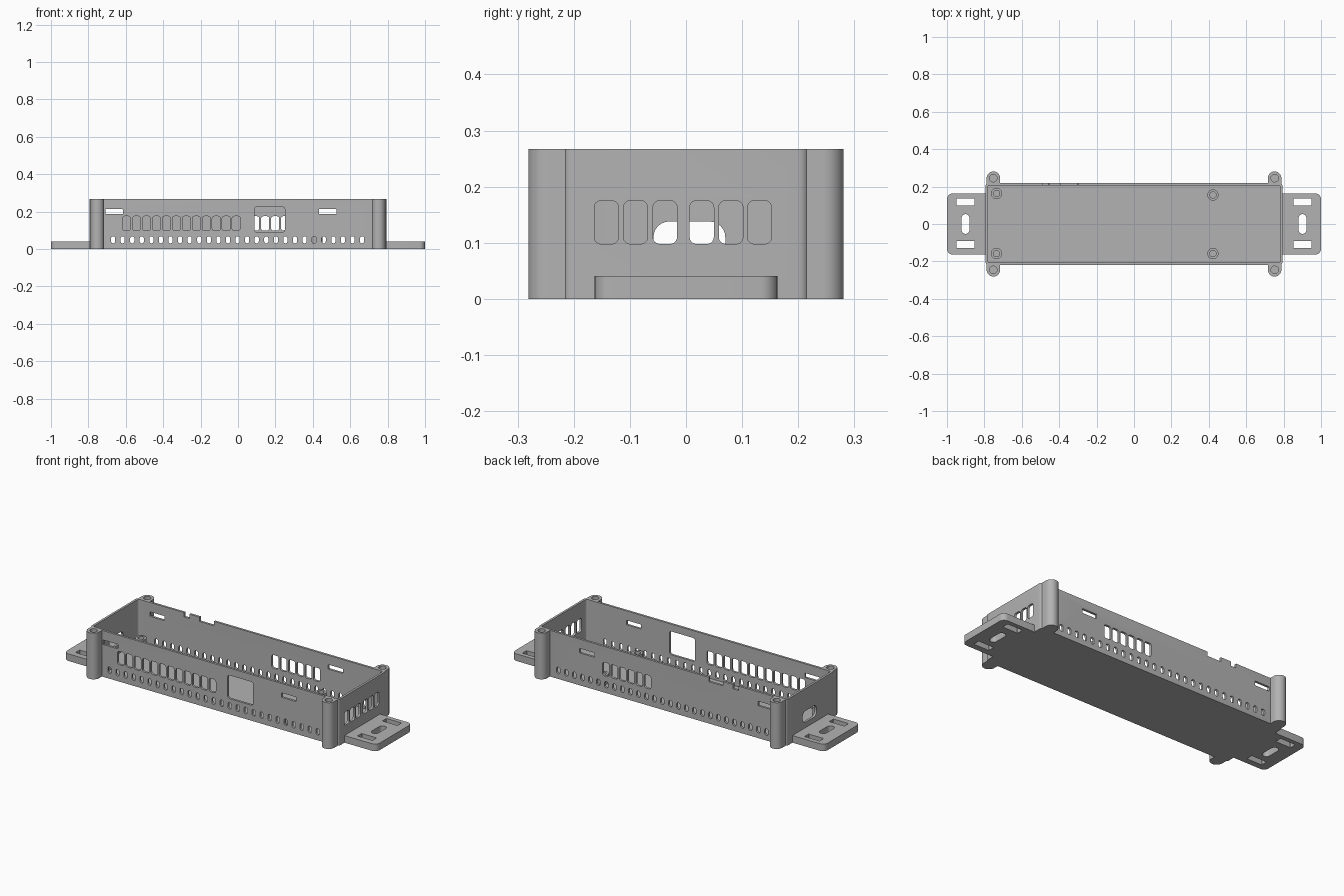
import bpy, bmesh, math

if "Cube" in bpy.data.objects:
    bpy.data.objects.remove(bpy.data.objects["Cube"])

grey = bpy.data.materials.new("plain grey")
grey.diffuse_color = (0.45, 0.45, 0.45, 1)
grey.use_nodes = True
grey.node_tree.nodes["Principled BSDF"].inputs["Base Color"].default_value = grey.diffuse_color

H = 0.267                 # wall height
X, Y, T = 0.795, 0.22, 0.013   # half length, half width, wall thickness
FLOOR = 0.02


def rounded(x0, x1, y0, y1, r, seg=6):
    """Outline of a rectangle with rounded corners."""
    r = min(r, (x1 - x0) / 2 - 1e-4, (y1 - y0) / 2 - 1e-4)
    pts = []
    for cx, cy, a in ((x1 - r, y1 - r, 0), (x0 + r, y1 - r, 90),
                      (x0 + r, y0 + r, 180), (x1 - r, y0 + r, 270)):
        for i in range(seg + 1):
            t = math.radians(a + 90 * i / seg)
            pts.append((cx + r * math.cos(t), cy + r * math.sin(t)))
    return pts


def circle(cx, cy, r, n=32):
    return [(cx + r * math.cos(2 * math.pi * i / n),
             cy + r * math.sin(2 * math.pi * i / n)) for i in range(n)]


def prism(bm, outline, lo, hi, axis="z"):
    """Extrude an outline between lo and hi along an axis."""
    place = {"z": lambda a, b, t: (a, b, t),
             "y": lambda a, b, t: (a, t, b),
             "x": lambda a, b, t: (t, a, b)}[axis]
    low = [bm.verts.new(place(a, b, lo)) for a, b in outline]
    top = [bm.verts.new(place(a, b, hi)) for a, b in outline]
    bm.faces.new(low)
    bm.faces.new(top)
    n = len(outline)
    for i in range(n):
        j = (i + 1) % n
        bm.faces.new((low[i], low[j], top[j], top[i]))


def make(name, prisms):
    bm = bmesh.new()
    for p in prisms:
        prism(bm, *p)
    bmesh.ops.recalc_face_normals(bm, faces=bm.faces)
    me = bpy.data.meshes.new(name)
    bm.to_mesh(me)
    bm.free()
    me.materials.append(grey)
    ob = bpy.data.objects.new(name, me)
    bpy.context.collection.objects.link(ob)
    return ob


def part(name, solid, *cut_sets):
    """Make a solid, cut each set of prisms from it, and shade it."""
    ob = make(name, [solid])
    bpy.ops.object.select_all(action="DESELECT")
    bpy.context.view_layer.objects.active = ob
    ob.select_set(True)
    for cuts in cut_sets:
        cutter = make("cutter", cuts)
        cutter.hide_render = True
        mod = ob.modifiers.new("cut", "BOOLEAN")
        mod.operation = "DIFFERENCE"
        mod.solver = "EXACT"
        mod.object = cutter
        bpy.ops.object.modifier_apply(modifier=mod.name)
        bpy.data.objects.remove(cutter)
    bpy.ops.object.shade_smooth_by_angle(angle=math.radians(30))
    return ob


FRONT = (-Y - 0.05, -Y + 0.05, "y")
BACK = (Y - 0.05, Y + 0.05, "y")
THROUGH = (-Y - 0.05, Y + 0.05, "y")
RIGHT = (X - 0.05, X + 0.05, "x")
LEFT = (-X - 0.05, -X + 0.05, "x")


def vent(c, where):
    return (rounded(c - 0.0215, c + 0.0215, 0.098, 0.175, 0.012), *where)


cuts = []
# Low row of small vents through both long walls
for i in range(27):
    c = -0.668 + i * 0.0512
    cuts.append((rounded(c - 0.011, c + 0.011, 0.03, 0.068, 0.011, 4), *THROUGH))
# Strap slots near the top of both long walls
for a, b in ((-0.709, -0.615), (0.432, 0.526)):
    cuts.append((rounded(a, b, 0.187, 0.213, 0.002, 1), *THROUGH))
# Large vents and the square window
cuts += [vent(-0.596 + i * 0.0533, FRONT) for i in range(12)]
cuts += [vent(0.092 + i * 0.0533, BACK) for i in range(6)]
cuts += [vent(y, RIGHT) for y in (-0.142, -0.09, -0.0375, 0.028, 0.08, 0.131)]
cuts.append((rounded(0.088, 0.25, 0.09, 0.225, 0.012), *FRONT))
# Cable opening in the left end
cuts.append((rounded(-0.058, 0.07, 0.072, 0.138, 0.028), *LEFT))
# Notches in the back rim
for a, b in ((-0.49, -0.455), (-0.39, -0.30)):
    cuts.append((rounded(a, b, H - 0.025, H + 0.05, 0.001, 1), *BACK))

# Open tray
cavity = [(rounded(-X + T, X - T, -Y + T, Y - T, 0.012), FLOOR, H + 0.1)]
part("case_body", (rounded(-X, X, -Y, Y, 0.02), 0, H), cavity, cuts)

# Corner screw posts
for sx in (-1, 1):
    for sy in (-1, 1):
        cx, cy, r = sx * 0.752, sy * 0.245, 0.036
        arc = [(cx + r * math.cos(math.pi * i / 20),
                cy + sy * r * math.sin(math.pi * i / 20)) for i in range(21)]
        outline = arc + [(cx - r, sy * 0.213), (cx + r, sy * 0.213)]
        part("screw_post", (outline, 0, H), [(circle(cx, cy, 0.02), 0.1, H + 0.05)])

# Mounting tabs with slots
for s in (-1, 1):
    def span(a, b):
        return sorted((s * a, s * b))
    inner, outer = s * 0.787, s * 1.0
    tip = rounded(*span(0.7, 1.0), -0.163, 0.163, 0.03)
    outline = [(s * max(s * x, 0.787), y) for x, y in tip]
    clean = [p for i, p in enumerate(outline) if abs(p[0] - inner) > 1e-6]
    if s > 0:   # start the loop so the straight inner edge closes it
        k = next(i for i, p in enumerate(clean) if p[1] < 0)
        clean = clean[k:] + clean[:k]
        clean += [(inner, 0.163), (inner, -0.163)]
    else:
        clean += [(inner, -0.163), (inner, 0.163)]
    holes = [(rounded(*span(0.88, 0.922), -0.053, 0.053, 0.021), -0.1, 0.1)]
    for y in (-0.109, 0.118):
        holes.append((rounded(*span(0.853, 0.95), y - 0.019, y + 0.019, 0.002, 1), -0.1, 0.1))
    part("mounting_tab", (clean, 0, 0.041), holes)

# Board standoffs on the floor
for x, y in ((-0.735, 0.163), (-0.735, -0.158), (0.422, 0.155), (0.422, -0.158)):
    part("standoff", (circle(x, y, 0.03), FLOOR - 0.005, 0.072),
         [(circle(x, y, 0.017), 0.03, 0.1)])
